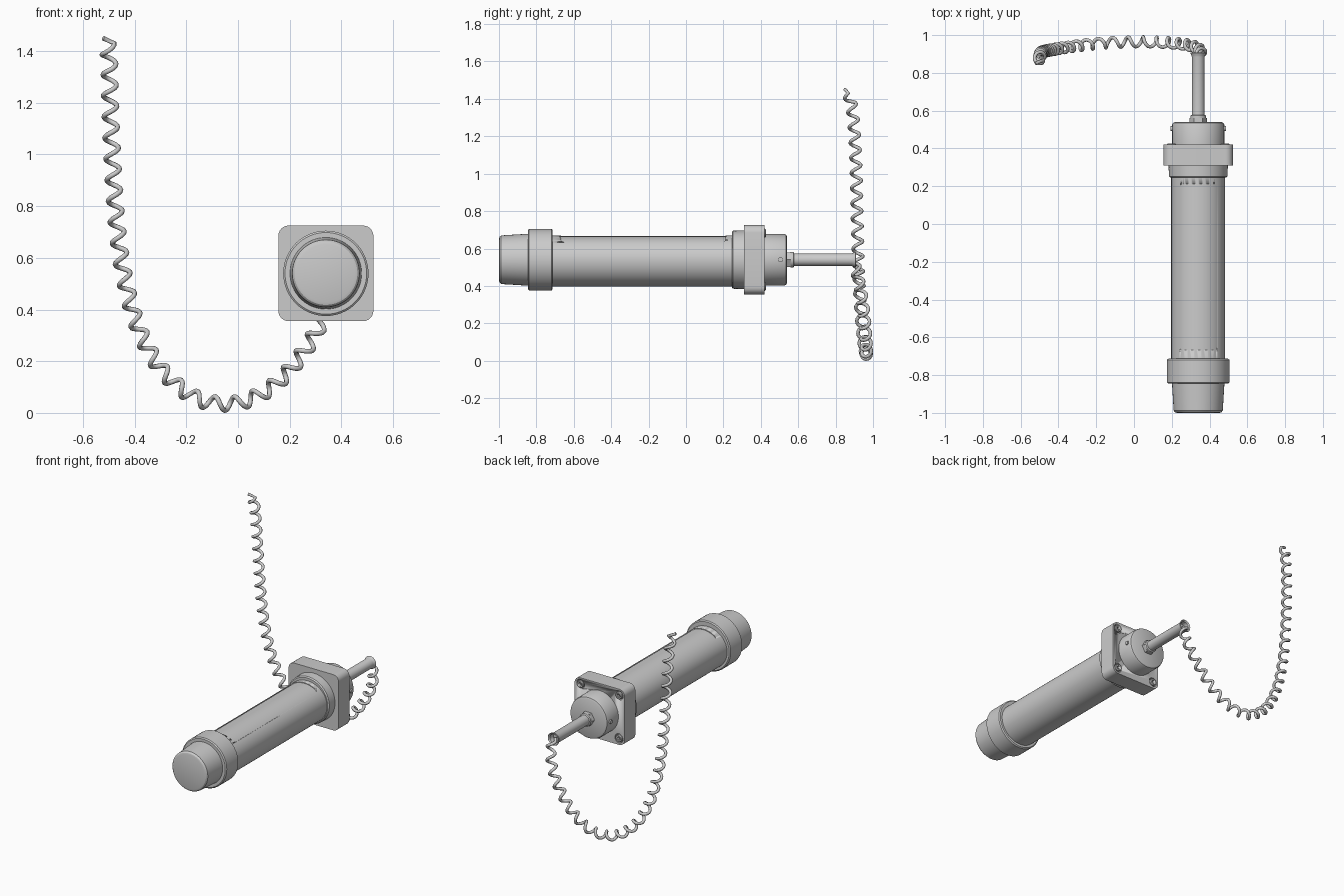
import bpy, bmesh, math
from mathutils import Vector, Matrix

if "Cube" in bpy.data.objects:
    bpy.data.objects.remove(bpy.data.objects["Cube"])

CX, CZ = 0.34, 0.54      # tool axis, running along y


def finish(name, bm, angle=30):
    bmesh.ops.recalc_face_normals(bm, faces=bm.faces)
    me = bpy.data.meshes.new(name)
    bm.to_mesh(me)
    bm.free()
    ob = bpy.data.objects.new(name, me)
    bpy.context.collection.objects.link(ob)
    bpy.ops.object.select_all(action='DESELECT')
    bpy.context.view_layer.objects.active = ob
    ob.select_set(True)
    bpy.ops.object.shade_smooth_by_angle(angle=math.radians(angle))
    return ob


def lathe(name, profile, x=CX, z=CZ, n=64, top=1.0):
    """Closed solid of (y, radius) rings about an axis along y; top squashes the upper half."""
    bm = bmesh.new()
    rings = []
    for y, r in profile:
        ring = []
        for i in range(n):
            a = 2 * math.pi * i / n
            s = math.sin(a)
            ring.append(bm.verts.new((x + r * math.cos(a), y, z + r * s * (top if s > 0 else 1))))
        rings.append(ring)
    for a, b in zip(rings, rings[1:]):
        for i in range(n):
            j = (i + 1) % n
            bm.faces.new((a[i], a[j], b[j], b[i]))
    bm.faces.new(rings[0])
    bm.faces.new(rings[-1])
    return finish(name, bm)


def rounded_box(name, center, size, radius, axis):
    """Box with the four edges parallel to the axis rounded."""
    bm = bmesh.new()
    bmesh.ops.create_cube(bm, size=1)
    bmesh.ops.scale(bm, vec=size, verts=bm.verts)
    edges = [e for e in bm.edges
             if abs((e.verts[0].co - e.verts[1].co)[axis]) > 1e-5]
    bmesh.ops.bevel(bm, geom=edges, offset=radius, segments=6, profile=0.5, affect='EDGES')
    bmesh.ops.translate(bm, vec=center, verts=bm.verts)
    return finish(name, bm)


def cut(ob, cutter):
    cutter.hide_render = True
    cutter.hide_viewport = True
    m = ob.modifiers.new("cut", 'BOOLEAN')
    m.operation = 'DIFFERENCE'
    m.solver = 'EXACT'
    m.object = cutter


# Front cap and collar
lathe("front_cap", [(-1.0, .112), (-.997, .122), (-.988, .130), (-.84, .139)])
lathe("front_collar", [(-.845, .158), (-.839, .165), (-.719, .165), (-.713, .158)])

# Tube with a shallow label recess on top, bottomed by a core
tube = lathe("body_tube", [(-.72, .143), (.25, .143)], n=96, top=.91)
lathe("body_core", [(-.72, .138), (.25, .138)], n=96, top=.91)
cut(tube, rounded_box("label_cutter", (CX, -.228, .69), (.2, .88, .16), .02, 2))

# Rear collar, square flange and rear cap
lathe("rear_collar", [(.245, .148), (.252, .155), (.315, .157)])
flange = rounded_box("flange", (CX, .365, CZ), (.368, .112, .37), .04, 1)
lathe("rear_cap", [(.41, .138), (.525, .138), (.535, .134), (.54, .124)])

# Flange screws sitting in counterbores
for i, (sx, sz) in enumerate([(1, 1), (1, -1), (-1, 1), (-1, -1)]):
    x, z = CX + sx * .142, CZ + sz * .142
    cut(flange, lathe(f"counterbore_cutter_{i}", [(.395, .030), (.45, .030)], x, z, 24))
    screw = lathe(f"flange_screw_{i}", [(.38, .024), (.422, .024), (.427, .020)], x, z, 24)
    cut(screw, lathe(f"hex_cutter_{i}", [(.408, .012), (.45, .012)], x, z, 6))

# Small side pins on the rear cap
for side in (-1, 1):
    bm = bmesh.new()
    bmesh.ops.create_cone(bm, cap_ends=True, segments=20, radius1=.013, radius2=.013, depth=.03,
                          matrix=Matrix.Translation((CX + side * .131, .505, CZ))
                          @ Matrix.Rotation(math.pi / 2, 4, 'Y'))
    finish("side_pin_left" if side < 0 else "side_pin_right", bm)

# Rod with hex nut, stepped sleeve and flared end
lathe("rod_nut", [(.535, .046), (.562, .046)], n=6)
lathe("rod_sleeve", [(.56, .042), (.574, .042), (.578, .036)], n=32)
lathe("rod", [(.57, .034), (.885, .034), (.892, .036), (.905, .042), (.908, .039),
              (.90, .030), (.87, .026)], n=32)

# Coiled cord: helix wound around a smooth hanging path
path = [Vector(p) for p in [
    (.355, .90, .52), (.345, .925, .42), (.30, .945, .31), (.22, .957, .19), (.13, .963, .10),
    (.03, .965, .047), (-.06, .963, .035), (-.15, .958, .052), (-.24, .95, .11), (-.32, .94, .20),
    (-.39, .93, .34), (-.435, .922, .50), (-.46, .918, .65), (-.475, .914, .80),
    (-.487, .91, 1.0), (-.495, .902, 1.2), (-.498, .888, 1.35), (-.505, .868, 1.43)]]


def catmull(p0, p1, p2, p3, t):
    return .5 * (2 * p1 + (p2 - p0) * t + (2 * p0 - 5 * p1 + 4 * p2 - p3) * t * t
                 + (3 * p1 - p0 - 3 * p2 + p3) * t ** 3)


ext = [2 * path[0] - path[1]] + path + [2 * path[-1] - path[-2]]
fine = [catmull(*ext[i:i + 4], k / 40) for i in range(len(path) - 1) for k in range(40)]
lengths = [0.0]
for a, b in zip(fine, fine[1:]):
    lengths.append(lengths[-1] + (b - a).length)

TURNS, STEPS, COIL = 28, 16, .026
coil, k = [], 0
for i in range(TURNS * STEPS + 1):
    d = lengths[-1] * i / (TURNS * STEPS)
    while k < len(fine) - 2 and lengths[k + 1] < d:
        k += 1
    t = (d - lengths[k]) / (lengths[k + 1] - lengths[k])
    tangent = (fine[k + 1] - fine[k]).normalized()
    u = Vector((0, 1, 0)).cross(tangent).normalized()
    v = tangent.cross(u)
    a = 2 * math.pi * i / STEPS
    coil.append(fine[k].lerp(fine[k + 1], t) + COIL * (u * math.cos(a) + v * math.sin(a)))
coil.insert(0, Vector((CX, .885, CZ)))            # lead into the rod end
coil.append(Vector((-.522, .85, 1.45)))           # loose top end

cu = bpy.data.curves.new("coiled_cord", 'CURVE')
cu.dimensions = '3D'
cu.bevel_depth = .0095
cu.bevel_resolution = 2
cu.use_fill_caps = True
sp = cu.splines.new('POLY')
sp.points.add(len(coil) - 1)
for p, c in zip(sp.points, coil):
    p.co = (*c, 1)
sp.use_smooth = True
bpy.context.collection.objects.link(bpy.data.objects.new("coiled_cord", cu))
